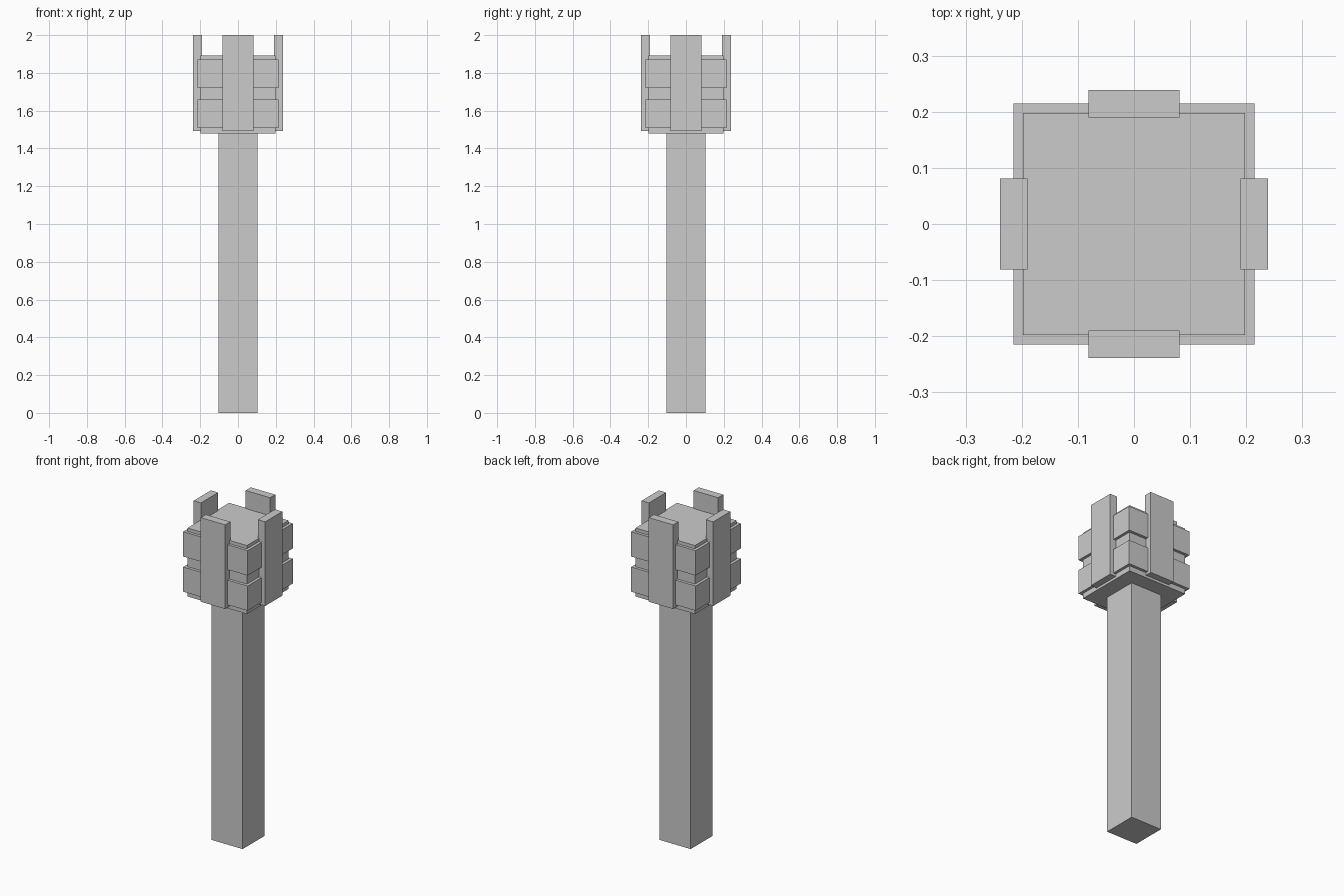
import bpy, bmesh
from math import radians
from mathutils import Matrix

if "Cube" in bpy.data.objects:
    bpy.data.objects.remove(bpy.data.objects["Cube"])


def box(name, x, y, z, turn=0):
    """Box spanning the given (min, max) ranges, turned about z in degrees."""
    bm = bmesh.new()
    bmesh.ops.create_cube(bm, size=1)
    for v in bm.verts:
        v.co = [r[0] if c < 0 else r[1] for c, r in zip(v.co, (x, y, z))]
    bmesh.ops.rotate(bm, verts=bm.verts, matrix=Matrix.Rotation(radians(turn), 3, 'Z'))
    mesh = bpy.data.meshes.new(name)
    bm.to_mesh(mesh)
    bm.free()
    ob = bpy.data.objects.new(name, mesh)
    bpy.context.collection.objects.link(ob)
    return ob


def square_block(name, half, z0, z1):
    return box(name, (-half, half), (-half, half), (z0, z1))


# Handle and head core
square_block("shaft", 0.104, 0, 1.478)
square_block("head_core", 0.198, 1.478, 1.891)

# Two bands wrapped around the head
square_block("lower_band", 0.215, 1.509, 1.658)
square_block("upper_band", 0.215, 1.721, 1.871)

# Upright plates, one on each side, rising above the head
for i, side in enumerate(("front", "right", "back", "left")):
    box(side + "_plate", (-0.0815, 0.0815), (-0.2385, -0.1895), (1.493, 2.0), 90 * i)
